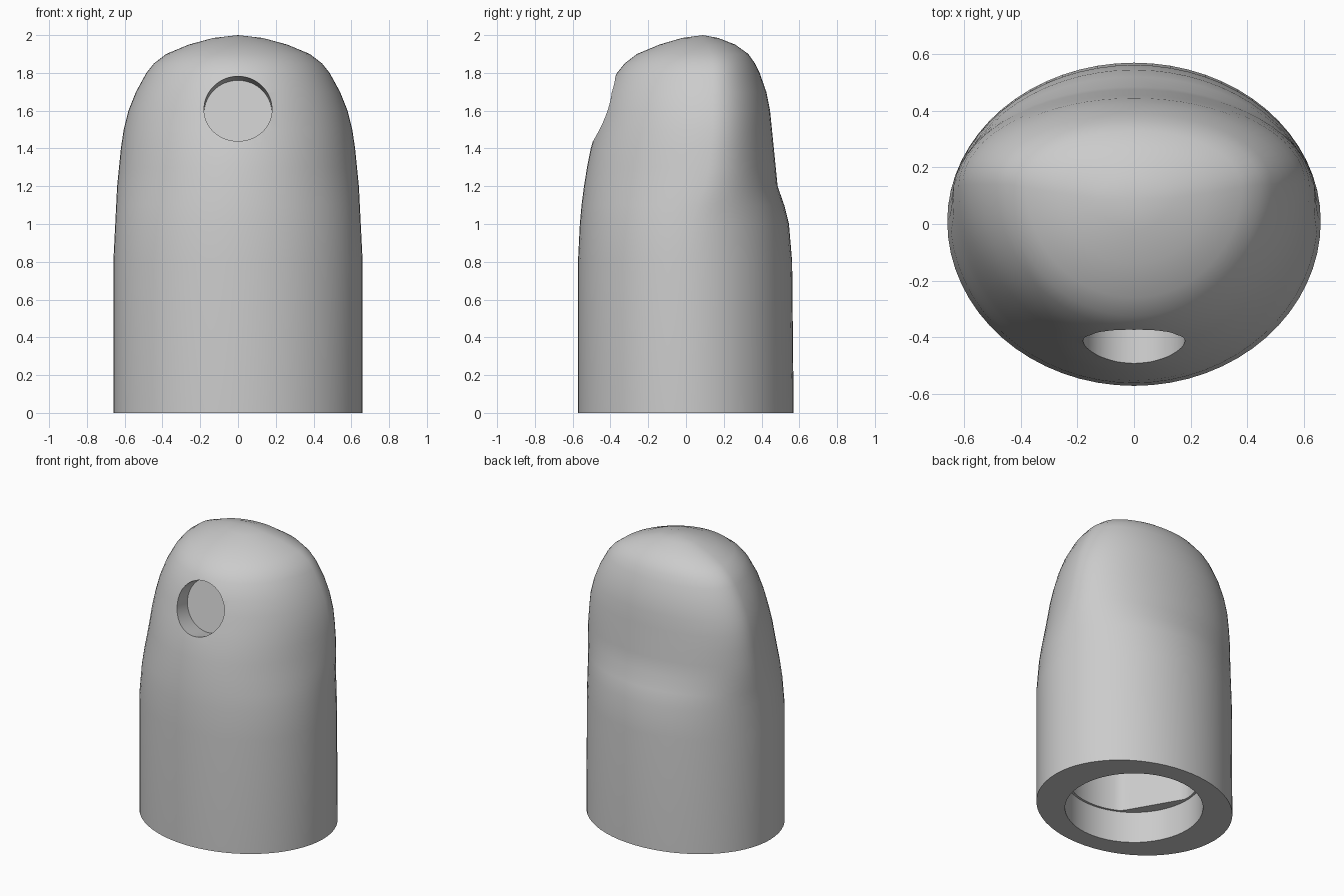
import bpy
import bmesh
import math
from mathutils import Vector

SEGMENTS = 64

old = bpy.data.objects.get("Cube")
if old:
    bpy.data.objects.remove(old, do_unlink=True)


def make_material(name, color):
    mat = bpy.data.materials.new(name)
    mat.use_nodes = True
    mat.diffuse_color = color
    mat.node_tree.nodes["Principled BSDF"].inputs["Base Color"].default_value = color
    return mat


def ring(z, half_width, front, back, middle):
    """Oval outline whose front and back halves have different depths."""
    points = []
    for i in range(SEGMENTS):
        angle = math.tau * i / SEGMENTS
        side = math.sin(angle)
        depth = (back - middle) if side > 0 else (middle - front)
        points.append(Vector((half_width * math.cos(angle), middle + depth * side, z)))
    return points


def flatten(points, normal, limit):
    """Press points beyond a wall plane back onto it."""
    return [p - normal * max(0, p.dot(normal) - limit) for p in points]


def loft(name, outlines, tip=None):
    """Skin a stack of outlines, with a flat bottom and a flat or pointed top."""
    bm = bmesh.new()
    rows = [[bm.verts.new(p) for p in outline] for outline in outlines]
    for low, high in zip(rows, rows[1:]):
        for i in range(SEGMENTS):
            j = (i + 1) % SEGMENTS
            bm.faces.new((low[i], low[j], high[j], high[i]))
    bm.faces.new(list(reversed(rows[0])))
    if tip:
        peak = bm.verts.new(tip)
        for i in range(SEGMENTS):
            bm.faces.new((rows[-1][i], rows[-1][(i + 1) % SEGMENTS], peak))
    else:
        bm.faces.new(rows[-1])
    bmesh.ops.recalc_face_normals(bm, faces=bm.faces)
    mesh = bpy.data.meshes.new(name)
    bm.to_mesh(mesh)
    bm.free()
    obj = bpy.data.objects.new(name, mesh)
    obj.data.materials.append(grey)
    bpy.context.collection.objects.link(obj)
    return obj


def carve(target, cutter):
    """Subtract the cutter from the target and discard it."""
    cutter.hide_render = True
    mod = target.modifiers.new("carve", "BOOLEAN")
    mod.operation = "DIFFERENCE"
    mod.solver = "EXACT"
    mod.object = cutter
    bpy.context.view_layer.objects.active = target
    bpy.ops.object.modifier_apply(modifier=mod.name)
    bpy.data.objects.remove(cutter, do_unlink=True)


grey = make_material("light grey", (0.6, 0.6, 0.6, 1))

# Fingertip body: height, half width, front, back, widest depth
body_profile = [
    (0, .66, -.572, .57, .01),
    (.8, .66, -.572, .562, .01),
    (1, .65, -.562, .545, .03),
    (1.1, .645, -.553, .52, .06),
    (1.2, .64, -.54, .485, .1),
    (1.3, .63, -.524, .475, .12),
    (1.4, .62, -.504, .465, .13),
    (1.5, .605, -.475, .455, .14),
    (1.6, .58, -.445, .445, .14),
    (1.7, .54, -.415, .425, .14),
    (1.8, .485, -.365, .39, .14),
    (1.85, .445, -.325, .365, .14),
    (1.9, .38, -.26, .33, .13),
    (1.95, .26, -.14, .26, .11),
    (1.985, .13, -.02, .17, .09),
]
body = loft("fingertip_cap", [ring(*row) for row in body_profile], (0, .09, 2))

# Round socket in the base
R = .44
carve(body, loft("socket_cutter", [ring(z, R, -R, R, 0) for z in (-.1, .22)]))

# Domed inner cavity with one flat side wall
wall = Vector((-.865, -.5, 0)).normalized()
cavity = []
for z, a in [(.2, 0)] + [(1, step * math.pi / 12) for step in range(6)]:
    r = .425 * math.cos(a)
    cavity.append(flatten(ring(z + .5 * math.sin(a), r, -r, r, 0), wall, .365))
carve(body, loft("cavity_cutter", cavity, (0, 0, 1.5)))

# Round recess in the sloping front, dipping slightly inward
tilt = math.radians(11.5)
inward = Vector((0, math.cos(tilt), -math.sin(tilt)))
upward = Vector((0, math.sin(tilt), math.cos(tilt)))
center = Vector((0, -.43, 1.61))
recess = []
for depth in (.13, -.2):
    recess.append([center + inward * depth + upward * p.y + Vector((p.x, 0, 0))
                   for p in ring(0, .18, -.18, .18, 0)])
carve(body, loft("recess_cutter", recess))

# Smooth skin with crisp openings
bpy.ops.object.select_all(action="DESELECT")
body.select_set(True)
bpy.context.view_layer.objects.active = body
bpy.ops.object.shade_smooth_by_angle(angle=math.radians(40))
